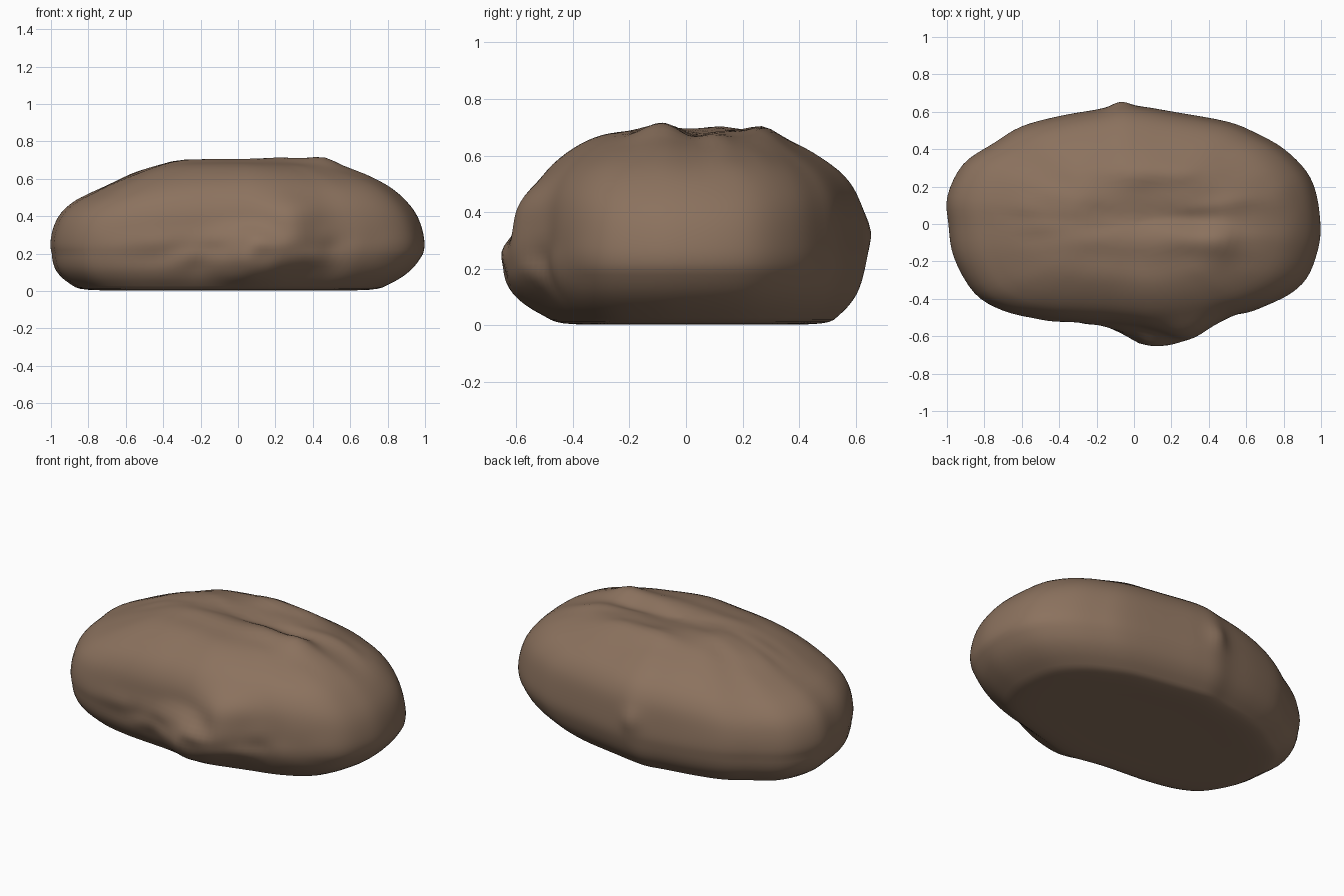
import bpy, bmesh, math
from mathutils import Vector, noise

if "Cube" in bpy.data.objects:
    bpy.data.objects.remove(bpy.data.objects["Cube"])

# plan outline (counter-clockwise from the right end) without the low front bulge
PLAN = [(.995, -.03), (.975, .15), (.92, .28), (.8, .4), (.66, .48), (.5, .545),
        (.2, .6), (.05, .625), (-.07, .635), (-.2, .61), (-.4, .575), (-.6, .52),
        (-.75, .43), (-.91, .32), (-.995, .15), (-.99, 0), (-.96, -.18), (-.85, -.37),
        (-.7, -.46), (-.5, -.505), (-.3, -.525), (-.15, -.535), (0, -.55), (.12, -.56),
        (.25, -.55), (.4, -.52), (.52, -.49), (.67, -.45), (.82, -.38), (.92, -.29), (.975, -.16)]
# side profile: fraction of the outline radius, height
SIDE = [(.0, .005), (.4, .005), (.75, .006), (.86, .04), (.95, .11), (.995, .2), (1, .28),
        (.97, .385), (.91, .47), (.81, .55), (.65, .625), (.48, .672), (.25, .69), (0, .692)]


def spline(pts, steps, closed):
    """Catmull-Rom curve through 2D points."""
    n, out = len(pts), []
    get = lambda i: Vector(pts[i % n] if closed else pts[max(0, min(n - 1, i))])
    for i in range(n if closed else n - 1):
        a, b, c, d = (get(i + k) for k in (-1, 0, 1, 2))
        for s in range(steps):
            t = s / steps
            out.append(.5 * (2 * b + (c - a) * t + (2 * a - 5 * b + 4 * c - d) * t * t
                             + (3 * b - a - 3 * c + d) * t ** 3))
    if not closed:
        out.append(get(n - 1))
    return out


def bell(v, centre, width, power=2):
    return math.exp(-abs((v - centre) / width) ** power)


def sculpt(p):
    """Add the bulge, back point, top ridges and lumpy front."""
    x, y, z = p
    body = min(1, z / .06)
    # left shoulder sags, front and right shoulders are fuller
    high = max(0, min(1, (z - .3) / .25))
    z += high * (-.04 * bell(x, -.72, .28) + .012 * bell(x, .75, .2)
                 + .02 * bell(y, -.42, .15) * bell(x, .1, .5))
    y *= 1 + .045 * bell(z, .52, .13)
    # low front bulge and the small back point
    if y < 0:
        k = min(1, -y / .5) ** 2
        y -= .08 * k * bell(x, .07, .17) * bell(z, .18, .15, 4)
        y -= .07 * k * bell(x, .29, .15) * bell(z, .31, .19, 4)
        y += .012 * k * bell(x, .22, .12) * bell(z, .25, .08)
        # lumpy creases along the lower front
        lump = noise.noise(Vector((x * 7, 3.1, z * 9)))
        y += .03 * k * lump * bell(z, .2, .12) * bell(x, .1, .6) * body
    else:
        y += .022 * min(1, y / .55) ** 4 * bell(x, -.07, .06) * bell(z, .33, .07)
    # long split ridges on the crown
    top = max(0, min(1, (z - .5) / .12))
    z += top * (.024 * bell(y, -.09, .07) * bell(x, .25, .42)
                + .026 * bell(y, .27, .07) * bell(x, .12, .28)
                + .018 * bell(y, .05, .2) * bell(x, -.3, .12)
                - .02 * bell(y, .03, .06) * bell(x, .3, .45)
                + .02 * bell(x, .46, .08) * bell(y, -.07, .1))
    z += top * .012 * noise.noise(Vector((x * 5, y * 11, 7.7))) * bell(y, .08, .25)
    return Vector((x, y, max(0, z)))


def build_loaf():
    bm = bmesh.new()
    plan, side = spline(PLAN, 4, True), spline(SIDE, 4, False)
    rings = []
    for f, z in side[1:-1]:
        drift = -.05 * max(0, 1 - z / .2)          # underside sits slightly left
        rings.append([bm.verts.new(sculpt(Vector((p.x * f + drift, p.y * f, z)))) for p in plan])
    n = len(plan)
    for a, b in zip(rings, rings[1:]):
        for i in range(n):
            j = (i + 1) % n
            bm.faces.new((a[i], a[j], b[j], b[i]))
    # close both poles
    low = bm.verts.new((-.05, 0, .005))
    high = bm.verts.new(sculpt(Vector((0, 0, side[-1].y))))
    for i in range(n):
        j = (i + 1) % n
        bm.faces.new((low, rings[0][j], rings[0][i]))
        bm.faces.new((high, rings[-1][i], rings[-1][j]))
    bmesh.ops.recalc_face_normals(bm, faces=bm.faces)
    mesh = bpy.data.meshes.new("loaf")
    bm.to_mesh(mesh)
    bm.free()
    obj = bpy.data.objects.new("loaf", mesh)
    bpy.context.collection.objects.link(obj)
    return obj


crust = bpy.data.materials.new("brown_crust")
crust.diffuse_color = (.26, .168, .112, 1)
crust.use_nodes = True
crust.node_tree.nodes["Principled BSDF"].inputs["Base Color"].default_value = crust.diffuse_color
loaf = build_loaf()
loaf.data.materials.append(crust)
for poly in loaf.data.polygons:
    poly.use_smooth = True
